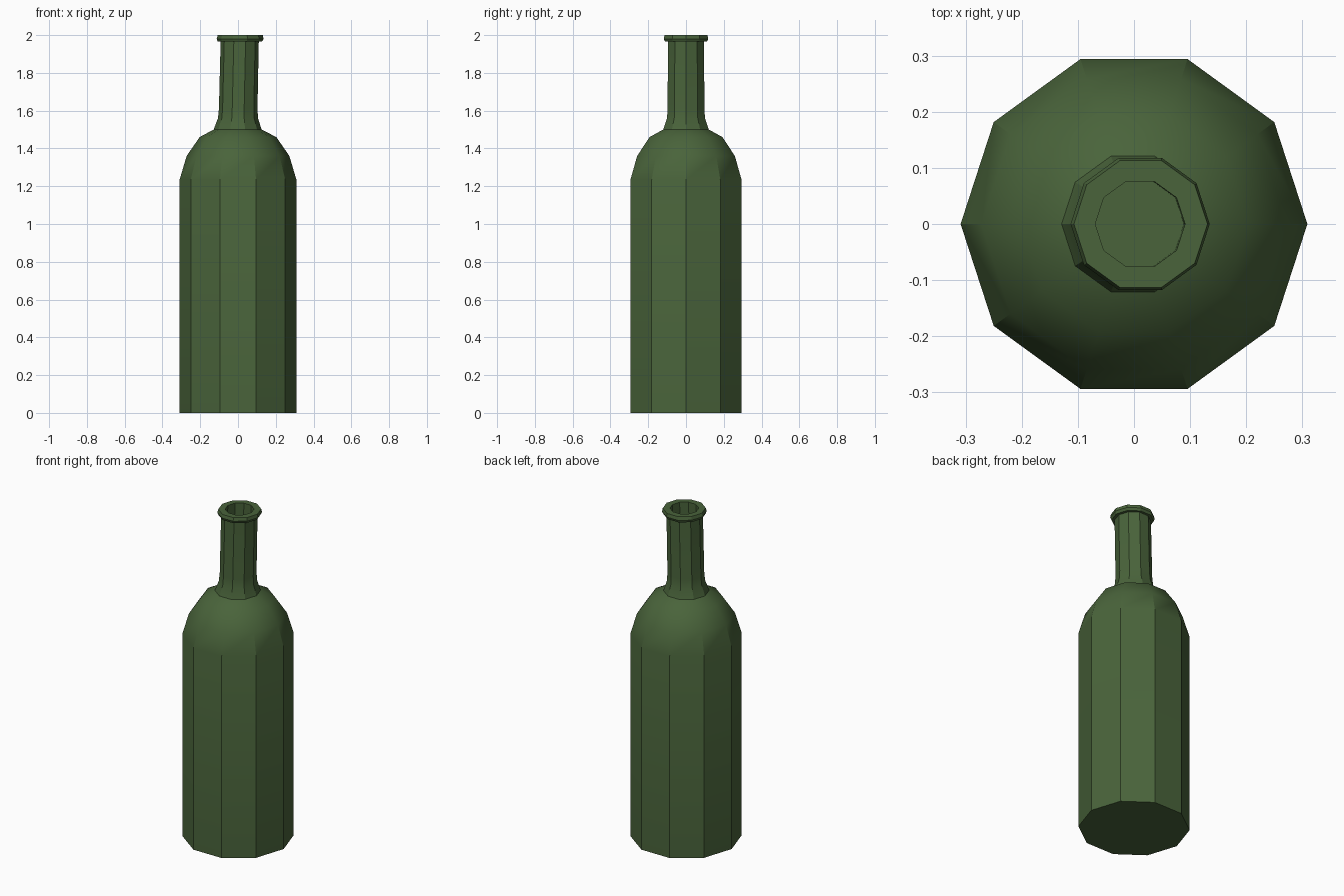
import bpy, bmesh, math

cube = bpy.data.objects.get("Cube")
if cube:
    bpy.data.objects.remove(cube, do_unlink=True)

SIDES = 10

glass = bpy.data.materials.new("green_glass")
glass.use_nodes = True
colour = (0.067, 0.126, 0.043, 1.0)
glass.diffuse_color = colour
glass.node_tree.nodes["Principled BSDF"].inputs["Base Color"].default_value = colour

# Bottle profile from base to mouth: (radius, height, sideways shift of the ring)
profile = [
    # body
    (0.309, 0.0, 0.0), (0.309, 1.235, 0.0),
    # rounded shoulder
    (0.272, 1.36, 0.0), (0.203, 1.46, 0.0), (0.127, 1.50, -0.002),
    # flared neck, leaning slightly
    (0.106, 1.56, 0.0), (0.102, 1.61, 0.001), (0.101, 1.965, 0.009),
    # lip
    (0.117, 1.965, 0.01), (0.124, 1.98, 0.011), (0.119, 2.0, 0.012),
    # hollow mouth
    (0.080, 2.0, 0.011), (0.080, 1.88, 0.009),
]

bm = bmesh.new()
rings = []
for radius, height, shift in profile:
    ring = []
    for i in range(SIDES):
        a = 2 * math.pi * i / SIDES
        ring.append(bm.verts.new((shift + radius * math.cos(a), radius * math.sin(a), height)))
    rings.append(ring)

# Walls between neighbouring rings
for low, high in zip(rings, rings[1:]):
    for i in range(SIDES):
        j = (i + 1) % SIDES
        bm.faces.new((low[i], low[j], high[j], high[i]))

# Base and the floor inside the mouth
bm.faces.new(rings[0][::-1])
bm.faces.new(rings[-1])
bmesh.ops.recalc_face_normals(bm, faces=bm.faces[:])

mesh = bpy.data.meshes.new("bottle")
bm.to_mesh(mesh)
bm.free()
mesh.materials.append(glass)
bottle = bpy.data.objects.new("bottle", mesh)
bpy.context.collection.objects.link(bottle)

# Soft shoulder, crisp vertical edges
bpy.ops.object.select_all(action='DESELECT')
bottle.select_set(True)
bpy.context.view_layer.objects.active = bottle
bpy.ops.object.shade_smooth_by_angle(angle=math.radians(30))
